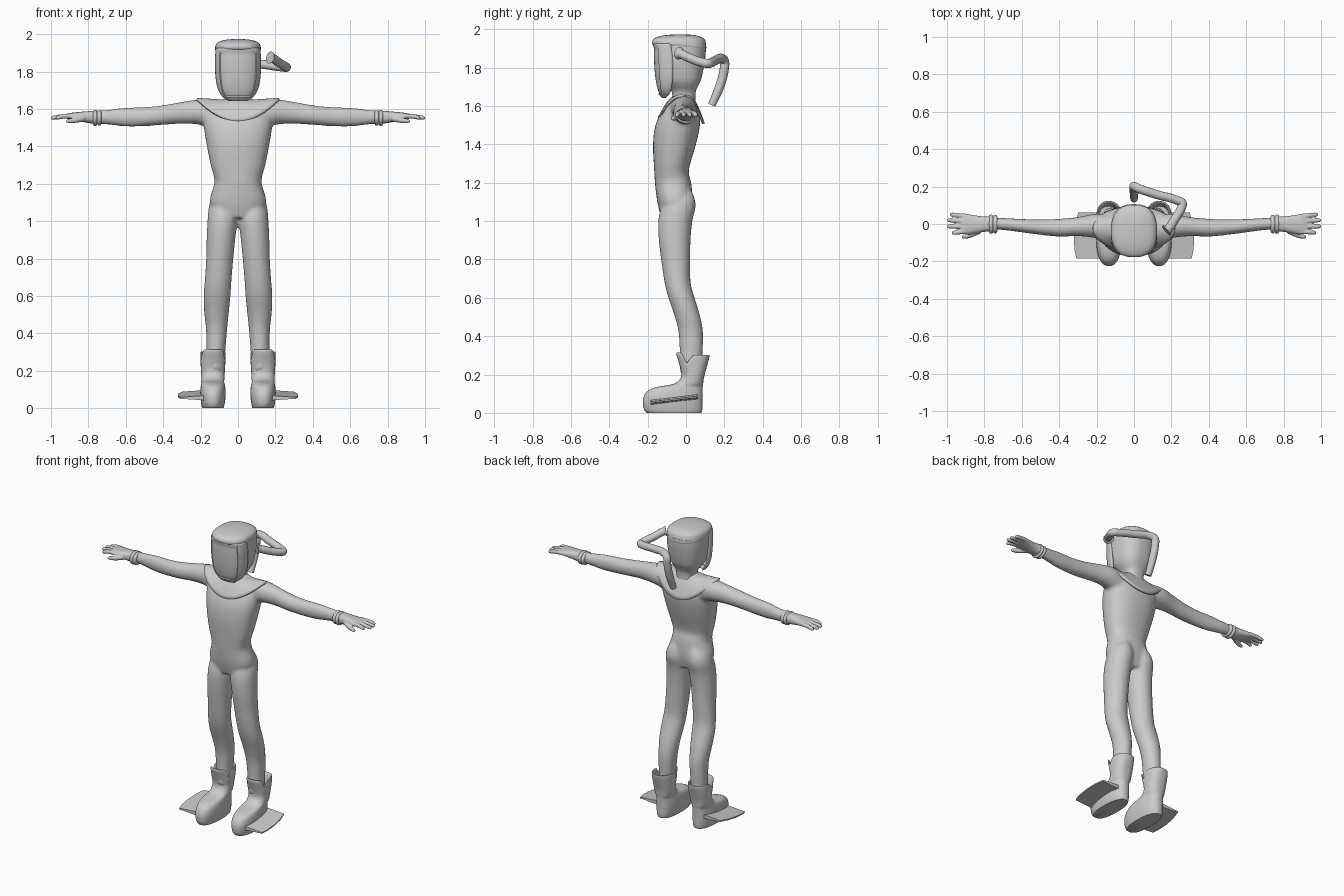
import bpy, bmesh, math
from mathutils import Vector

cube = bpy.data.objects.get("Cube")
if cube:
    bpy.data.objects.remove(cube, do_unlink=True)

grey = bpy.data.materials.new("suit_grey")
grey.use_nodes = True
grey.diffuse_color = (0.6, 0.6, 0.6, 1)
grey.node_tree.nodes["Principled BSDF"].inputs["Base Color"].default_value = (0.6, 0.6, 0.6, 1)


def refine(rows, steps):
    """Catmull-Rom interpolation between rows of numbers."""
    out = []
    for i in range(len(rows) - 1):
        p0, p1, p2, p3 = (rows[min(max(i + k, 0), len(rows) - 1)] for k in (-1, 0, 1, 2))
        for s in range(steps):
            t = s / steps
            out.append([b + t / 2 * (c - a + t * (2*a - 5*b + 4*c - d + t * (3*(b - c) + d - a)))
                        for a, b, c, d in zip(p0, p1, p2, p3)])
    return out + [list(rows[-1])]


def loft(bm, rows, axis="z", side=1, power=2.0, sides=32, steps=3, shift=None):
    """Skin oval sections; each row is position, min and max of the two cross axes."""
    rings = []
    for t, a0, a1, b0, b1 in refine(rows, steps):
        ring = []
        for k in range(sides):
            ang = 2 * math.pi * k / sides
            c, s = math.cos(ang), math.sin(ang)
            a = (a0 + a1) / 2 + (a1 - a0) / 2 * math.copysign(abs(c) ** (2 / power), c)
            b = (b0 + b1) / 2 + (b1 - b0) / 2 * math.copysign(abs(s) ** (2 / power), s)
            p = Vector((a, b, t)) if axis == "z" else Vector((t, a, b))
            if shift:
                p.z += shift(p)
            p.x *= side
            ring.append(bm.verts.new(p))
        rings.append(ring)
    for r, q in zip(rings, rings[1:]):
        for k in range(sides):
            j = (k + 1) % sides
            bm.faces.new((r[k], r[j], q[j], q[k]))
    bm.faces.new(rings[0])
    bm.faces.new(rings[-1])


def finish(name, bm, mirror=False, voxel=0, thick=0, angle=40):
    bmesh.ops.recalc_face_normals(bm, faces=bm.faces)
    mesh = bpy.data.meshes.new(name)
    bm.to_mesh(mesh)
    bm.free()
    mesh.materials.append(grey)
    ob = bpy.data.objects.new(name, mesh)
    bpy.context.collection.objects.link(ob)
    bpy.ops.object.select_all(action="DESELECT")
    ob.select_set(True)
    bpy.context.view_layer.objects.active = ob
    bpy.ops.object.shade_smooth_by_angle(angle=math.radians(angle))
    if thick:
        ob.modifiers.new("thickness", "SOLIDIFY").thickness = thick
    if voxel:
        rem = ob.modifiers.new("blend", "REMESH")
        rem.mode, rem.voxel_size, rem.use_smooth_shade = "VOXEL", voxel, True
        smo = ob.modifiers.new("soften", "SMOOTH")
        smo.factor, smo.iterations = 0.5, 6
    if mirror:
        ob.modifiers.new("mirror", "MIRROR").use_mirror_merge = False
    return ob


# Body suit: torso, legs and arms blended into one skin
bm = bmesh.new()
torso = [(1.02, .11, -.13, .02), (1.1, .152, -.15, .035), (1.2, .127, -.162, .027),
         (1.25, .132, -.165, .014), (1.3, .146, -.168, .022), (1.4, .166, -.172, .052),
         (1.5, .182, -.16, .073), (1.58, .18, -.12, .07), (1.63, .13, -.07, .045), (1.66, .06, -.05, .03)]
loft(bm, [(z, -w, w, f, b) for z, w, f, b in torso], power=2.3)
leg = [(.2, .075, .17, -.03, .08), (.4, .06, .17, -.037, .09), (.5, .05, .18, -.058, .075),
       (.6, .04, .184, -.092, .045), (.68, .035, .178, -.112, .024), (.8, .025, .17, -.13, .022),
       (.9, .015, .168, -.142, .024), (1, .003, .163, -.145, .033), (1.07, 0, .157, -.13, .05),
       (1.12, .01, .14, -.1, .045), (1.17, .03, .1, -.08, .025)]
arm = [(.1, -.09, .05, 1.48, 1.65), (.2, -.075, .055, 1.515, 1.652), (.3, -.065, .037, 1.521, 1.638),
       (.4, -.068, .028, 1.515, 1.62), (.5, -.058, .024, 1.508, 1.61), (.6, -.045, .027, 1.506, 1.607),
       (.7, -.032, .032, 1.517, 1.595), (.78, -.028, .032, 1.523, 1.588)]
for side in (1, -1):
    loft(bm, leg, side=side)
    loft(bm, arm, "x", side)
finish("body_suit", bm, voxel=0.01)

# Gloves with four fingers and a thumb
bm = bmesh.new()
loft(bm, [(.772, -.04, .042, 1.52, 1.592), (.8, -.042, .04, 1.525, 1.588), (.85, -.05, .046, 1.535, 1.584),
          (.9, -.056, .054, 1.545, 1.578), (.925, -.05, .048, 1.55, 1.572)], "x", power=2.5)
for y0, y1, tip in ((.042, .05, .985), (.015, .02, 1.0), (-.013, -.013, 1.0), (-.04, -.047, .975)):
    loft(bm, [(x, y - r, y + r, z - r, z + r) for x, y, z, r in
              ((.89, y0, 1.562, .013), (.94, (y0 + y1) / 2, 1.56, .013),
               (tip - .01, y1, 1.553, .011), (tip, y1, 1.552, .005))], "x", sides=12)
loft(bm, [(x, y - r, y + r, z - r, z + r) for x, y, z, r in
          ((.82, -.035, 1.55, .016), (.87, -.058, 1.54, .015), (.91, -.068, 1.535, .011), (.92, -.069, 1.535, .005))],
     "x", sides=12)
finish("gloves", bm, mirror=True, voxel=0.004)

# Wrist cuffs
bm = bmesh.new()
for x, r in ((.742, .04), (.764, .042)):
    loft(bm, [(x - .011, -r, r, 1.555 - r * .8, 1.555 + r * .8), (x - .006, -r - .009, r + .007, 1.552 - r, 1.552 + r),
              (x + .006, -r - .009, r + .007, 1.552 - r, 1.552 + r), (x + .011, -r, r, 1.555 - r * .8, 1.555 + r * .8)], "x")
finish("wrist_cuffs", bm, mirror=True)

# Saddle-shaped shoulder collar
bm = bmesh.new()
rings, sides = [], 64
for i in range(9):
    t = i / 8
    ring = []
    for k in range(sides):
        ang = 2 * math.pi * k / sides
        c, s = math.cos(ang), math.sin(ang)
        low = 1.66 - s * s * (.15 if s > 0 else .122)
        ring.append(bm.verts.new(((.055 + .165 * t) * c, -.02 - .005 * t + (.05 + .073 * t) * s,
                                  1.65 + (low - 1.65) * t ** 1.4)))
    rings.append(ring)
for r, q in zip(rings, rings[1:]):
    for k in range(sides):
        j = (k + 1) % sides
        bm.faces.new((r[k], r[j], q[j], q[k]))
finish("shoulder_collar", bm, thick=0.014)

# Helmet with neck, and a crown that overhangs as a brim
bm = bmesh.new()
helmet = [(1.6, .06, -.07, .05), (1.67, .063, -.073, .05), (1.71, .09, -.1, .065), (1.75, .108, -.14, .082),
          (1.85, .121, -.158, .1), (1.92, .12, -.165, .105)]
loft(bm, [(z, -w, w, f, b) for z, w, f, b in helmet], power=2.5, sides=48)
finish("helmet", bm)
bm = bmesh.new()
crown = [(1.915, .119, -.168, .104), (1.925, .123, -.177, .106), (1.945, .118, -.174, .101),
         (1.96, .1, -.15, .08), (1.97, .065, -.105, .045), (1.974, .02, -.05, -.01)]
loft(bm, [(z, -w, w, f, b) for z, w, f, b in crown], power=2.5, sides=48,
     shift=lambda p: -.012 * max(0, p.y + .06) / .1 if p.z < 1.94 else 0)
finish("helmet_crown", bm)

# Face mask: curved shield with a recessed window
bm = bmesh.new()
mask = refine([(1.642, .05, -.105, -.125), (1.665, .082, -.085, -.145), (1.7, .105, -.075, -.158),
               (1.76, .119, -.068, -.168), (1.85, .124, -.07, -.174), (1.925, .119, -.08, -.172)], 5)
grid = []
for z, w, back, front in mask:
    row = []
    for k in range(41):
        ang = math.pi * k / 40
        x = w * math.copysign(abs(math.cos(ang)) ** .8, math.cos(ang))
        y = back + (front - back) * math.sin(ang) ** .8
        if abs(x) < .8 * w and 1.665 < z < 1.905:
            y += .007
        row.append(bm.verts.new((x, y, z)))
    grid.append(row)
for r, q in zip(grid, grid[1:]):
    for k in range(40):
        bm.faces.new((r[k], r[k + 1], q[k + 1], q[k]))
finish("face_mask", bm, thick=0.012, angle=30)

# Breathing hose: bevelled curve with a flared end
curve = bpy.data.curves.new("breathing_hose", "CURVE")
curve.dimensions, curve.bevel_depth, curve.use_fill_caps = "3D", 0.024, True
curve.bevel_resolution, curve.resolution_u = 4, 6
path = [(.172, -.036, 1.875, 1.4), (.184, -.026, 1.872, 1.0), (.215, .02, 1.85, 1), (.255, .09, 1.826, 1),
        (.258, .112, 1.822, 1), (.235, .125, 1.824, 1), (.12, .158, 1.84, 1), (.03, .188, 1.848, 1),
        (.004, .2, 1.835, 1), (0, .199, 1.79, 1), (0, .175, 1.7, 1), (0, .134, 1.605, .85)]
spline = curve.splines.new("BEZIER")
spline.bezier_points.add(len(path) - 1)
for pt, (x, y, z, r) in zip(spline.bezier_points, path):
    pt.co, pt.radius = (x, y, z), r
    pt.handle_left_type = pt.handle_right_type = "AUTO"
spline.use_smooth = True
curve.materials.append(grey)
bpy.context.collection.objects.link(bpy.data.objects.new("breathing_hose", curve))

# Boots: rounded toe, shaft, notched open top
bm = bmesh.new()
boot = [(0, .056, -.205, .08), (.02, .062, -.22, .085), (.07, .068, -.224, .085), (.11, .066, -.205, .086),
        (.132, .062, -.165, .087), (.142, .06, -.11, .088), (.155, .061, -.055, .09), (.19, .063, -.025, .095),
        (.24, .066, -.032, .108), (.295, .067, -.05, .122), (.307, .063, -.046, .12), (.295, .057, -.038, .11),
        (.24, .052, -.02, .095)]


def notch(p):
    top = max(0, min(1, (p.z - .2) / .09))
    return top * (.008 - .012 * (p.y > .02) - .055 * math.exp(-((p.y - .005) / .018) ** 2))


loft(bm, [(z, .134 - w, .134 + w, f, b) for z, w, f, b in boot], power=2.4, sides=64, shift=notch)
finish("boots", bm, mirror=True, angle=50)

# Side fins: thin sloping plates outside each boot
bm = bmesh.new()
outline = [(.14, -.185), (.308, -.185), (.318, -.14), (.322, -.07), (.315, 0), (.298, .062), (.14, .062)]
levels = []
for up in (-1, 1):
    levels.append([bm.verts.new((x, y, .077 + .12 * y + up * (.004 + max(0, .3 - x) * .07)))
                   for x, y in outline])
    bm.faces.new(levels[-1])
for k in range(len(outline)):
    j = (k + 1) % len(outline)
    bm.faces.new((levels[0][k], levels[0][j], levels[1][j], levels[1][k]))
finish("side_fins", bm, mirror=True, angle=25)
